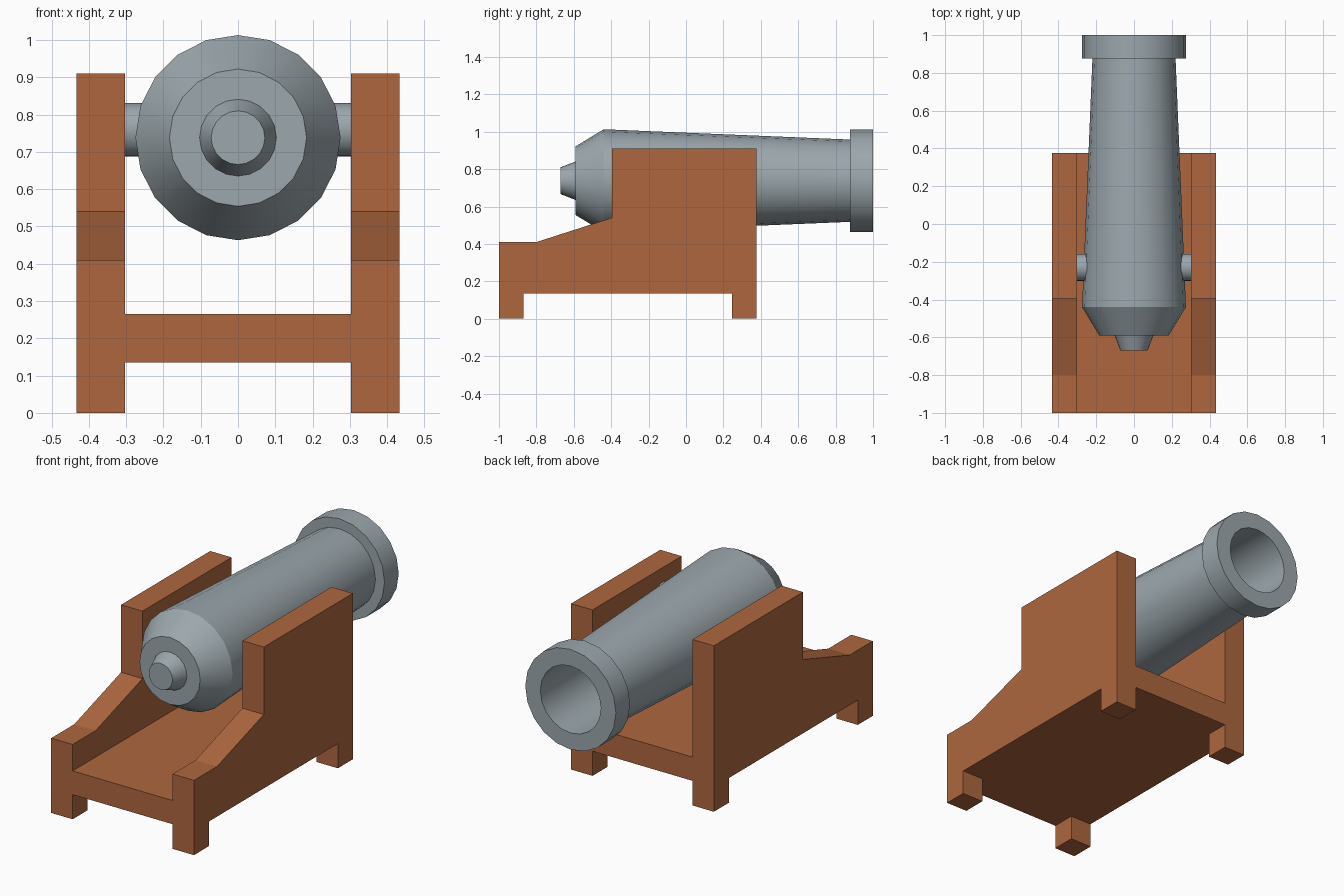
import bpy, bmesh, math

if "Cube" in bpy.data.objects:
    bpy.data.objects.remove(bpy.data.objects["Cube"])


def material(name, color):
    m = bpy.data.materials.new(name)
    m.diffuse_color = (*color, 1)
    m.use_nodes = True
    m.node_tree.nodes["Principled BSDF"].inputs["Base Color"].default_value = m.diffuse_color
    return m


wood = material("brown wood", (0.42, 0.134, 0.049))
iron = material("grey iron", (0.33, 0.386, 0.418))


def finish(name, bm, mat, smooth=False):
    bmesh.ops.recalc_face_normals(bm, faces=bm.faces)
    me = bpy.data.meshes.new(name)
    bm.to_mesh(me)
    bm.free()
    me.materials.append(mat)
    ob = bpy.data.objects.new(name, me)
    bpy.context.collection.objects.link(ob)
    if smooth:
        bpy.ops.object.select_all(action='DESELECT')
        ob.select_set(True)
        bpy.context.view_layer.objects.active = ob
        bpy.ops.object.shade_smooth_by_angle(angle=math.radians(22))
    return ob


def lathe_y(name, profile, cz, sides, mat):
    """Revolve (y, radius) points round a y-parallel axis, capping both ends."""
    bm = bmesh.new()
    rings = []
    for y, r in profile:
        rings.append([bm.verts.new((r * math.sin(2 * math.pi * i / sides), y,
                                    cz + r * math.cos(2 * math.pi * i / sides)))
                      for i in range(sides)])
    for a, b in zip(rings, rings[1:]):
        for i in range(sides):
            j = (i + 1) % sides
            bm.faces.new((a[i], a[j], b[j], b[i]))
    bm.faces.new(rings[0])
    bm.faces.new(rings[-1])
    return finish(name, bm, mat, True)


def extrude_x(name, outline, x0, x1, mat):
    """Extrude a (y, z) outline along x."""
    bm = bmesh.new()
    f = bm.faces.new([bm.verts.new((x0, y, z)) for y, z in outline])
    new = bmesh.ops.extrude_face_region(bm, geom=[f])["geom"]
    bmesh.ops.translate(bm, vec=(x1 - x0, 0, 0),
                        verts=[v for v in new if isinstance(v, bmesh.types.BMVert)])
    return finish(name, bm, mat)


# Barrel: knob, breech, tapered tube, muzzle ring and hollow bore
AXIS = 0.738
lathe_y("barrel", [(-0.67, 0.072), (-0.59, 0.103), (-0.59, 0.184), (-0.44, 0.275),
                   (0.877, 0.22), (0.877, 0.275), (1.0, 0.275), (1.0, 0.184),
                   (0.0, 0.184)], AXIS, 20, iron)

# Trunnions: one pin reaching from the barrel to each cheek
for side, label in ((-1, "left"), (1, "right")):
    bm = bmesh.new()
    bmesh.ops.create_cone(bm, cap_ends=True, segments=20, radius1=0.072,
                          radius2=0.072, depth=0.12)
    for v in bm.verts:
        x, y, z = v.co
        v.co = (side * 0.25 + z, -0.23 + x, 0.759 + y)
    finish(label + "_trunnion", bm, iron, True)

# Carriage cheeks with stepped rear and block feet
cheek = [(-1, 0), (-0.87, 0), (-0.87, 0.135), (0.247, 0.135), (0.247, 0), (0.377, 0),
         (0.377, 0.91), (-0.395, 0.91), (-0.395, 0.54), (-0.8, 0.41), (-1, 0.41)]
for side, label in ((-1, "left"), (1, "right")):
    extrude_x(label + "_cheek", cheek, side * 0.303, side * 0.433, wood)

# Carriage bed between the cheeks
extrude_x("carriage_bed", [(-1, 0.135), (0.377, 0.135), (0.377, 0.265), (-1, 0.265)],
          -0.303, 0.303, wood)
